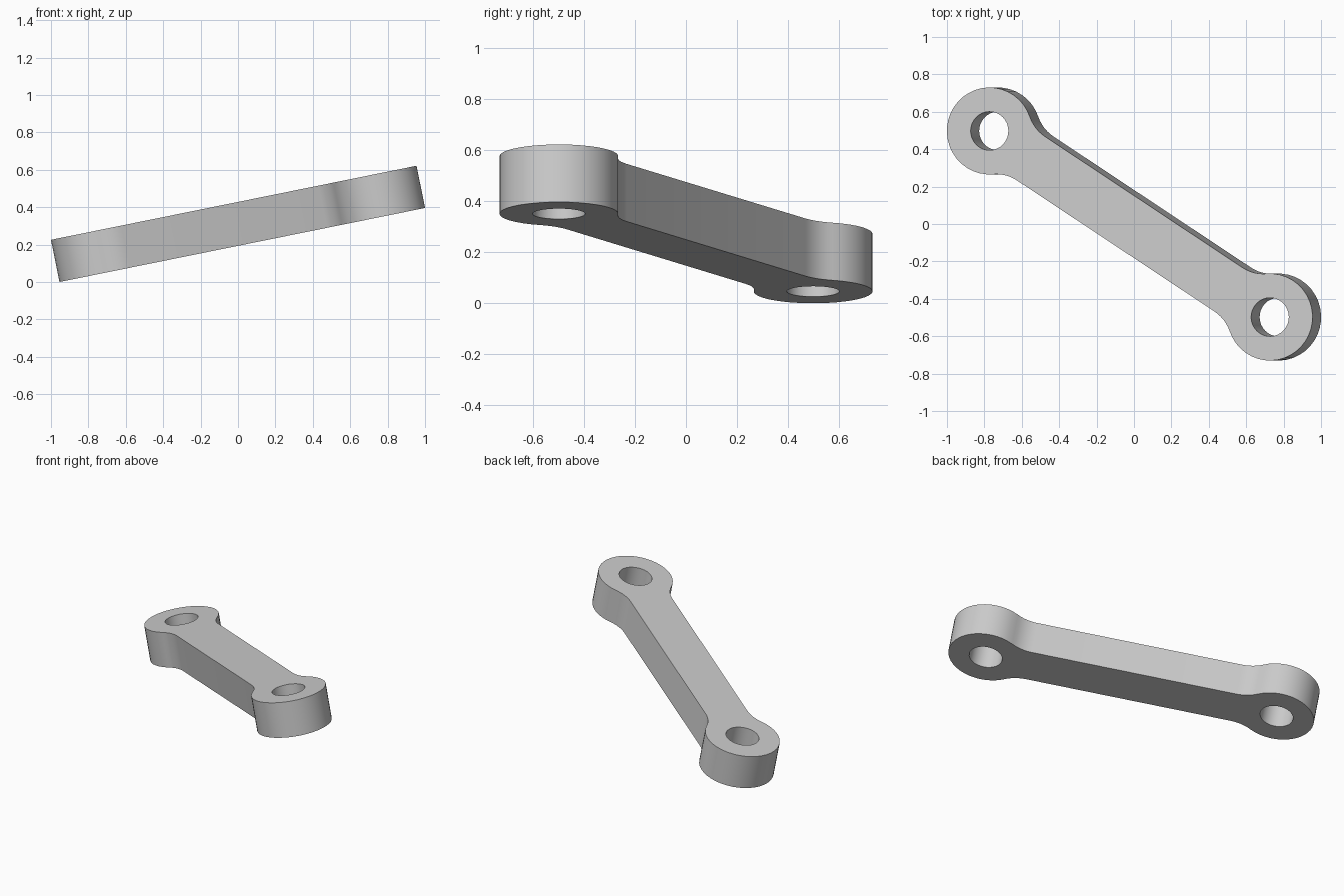
import bpy, bmesh
from math import sin, cos, pi, radians, atan2, sqrt, hypot
from mathutils import Matrix

cube = bpy.data.objects.get("Cube")
if cube:
    bpy.data.objects.remove(cube)

EYE_X, EYE_Y = 0.765, 0.4975      # eye centre, in the plane of the link
EYE_R, HOLE_R = 0.2325, 0.103
HALF_BAR, FILLET_R = 0.14, 0.21
THICK, TILT = 0.23, radians(11.45)

steel = bpy.data.materials.new("grey_steel")
steel.use_nodes = True
grey = (0.6, 0.6, 0.6, 1)
steel.diffuse_color = grey
steel.node_tree.nodes["Principled BSDF"].inputs["Base Color"].default_value = grey


def arc(cx, cy, r, a0, a1, steps):
    angles = [a0 + (a1 - a0) * i / steps for i in range(steps + 1)]
    return [(cx + r * cos(a), cy + r * sin(a)) for a in angles]


# Upper right quarter of the outline: fillet from the bar, then round the eye
half_len = hypot(EYE_X, EYE_Y)
fy = HALF_BAR + FILLET_R
fx = sqrt((EYE_R + FILLET_R) ** 2 - fy ** 2)
tangent = atan2(fy, -fx)
quarter = arc(half_len, 0, EYE_R, 0, tangent, 14)
quarter += arc(half_len - fx, fy, FILLET_R, tangent - pi, -pi / 2, 6)[1:]

# Mirror it into the full closed outline
upper = quarter + [(-x, y) for x, y in reversed(quarter)]
outline = upper + [(x, -y) for x, y in reversed(upper[1:-1])]
holes = [arc(s * half_len, 0, HOLE_R, 0, 2 * pi, 32)[:-1] for s in (-1, 1)]

# Fill the outline around the holes and extrude it
bm = bmesh.new()
edges = []
for loop in [outline] + holes:
    vs = [bm.verts.new((x, y, -THICK / 2)) for x, y in loop]
    edges += [bm.edges.new((vs[i - 1], vs[i])) for i in range(len(vs))]
bmesh.ops.triangle_fill(bm, edges=edges, use_beauty=True)
ext = bmesh.ops.extrude_face_region(bm, geom=bm.faces[:], use_keep_orig=True)
top = [v for v in ext["geom"] if isinstance(v, bmesh.types.BMVert)]
bmesh.ops.translate(bm, verts=top, vec=(0, 0, THICK))
bmesh.ops.recalc_face_normals(bm, faces=bm.faces[:])

# Turn the link in its plane, tilt it and stand it on the ground
turn = Matrix.Rotation(-atan2(EYE_Y, EYE_X), 4, "Z")
bm.transform(Matrix.Rotation(-TILT, 4, "Y") @ turn)
low = min(v.co.z for v in bm.verts)
bmesh.ops.translate(bm, verts=bm.verts[:], vec=(0, 0, -low))

mesh = bpy.data.meshes.new("link_arm")
bm.to_mesh(mesh)
bm.free()
mesh.materials.append(steel)
link = bpy.data.objects.new("link_arm", mesh)
bpy.context.collection.objects.link(link)
bpy.ops.object.select_all(action="DESELECT")
link.select_set(True)
bpy.context.view_layer.objects.active = link
bpy.ops.object.shade_smooth_by_angle(angle=radians(30))
